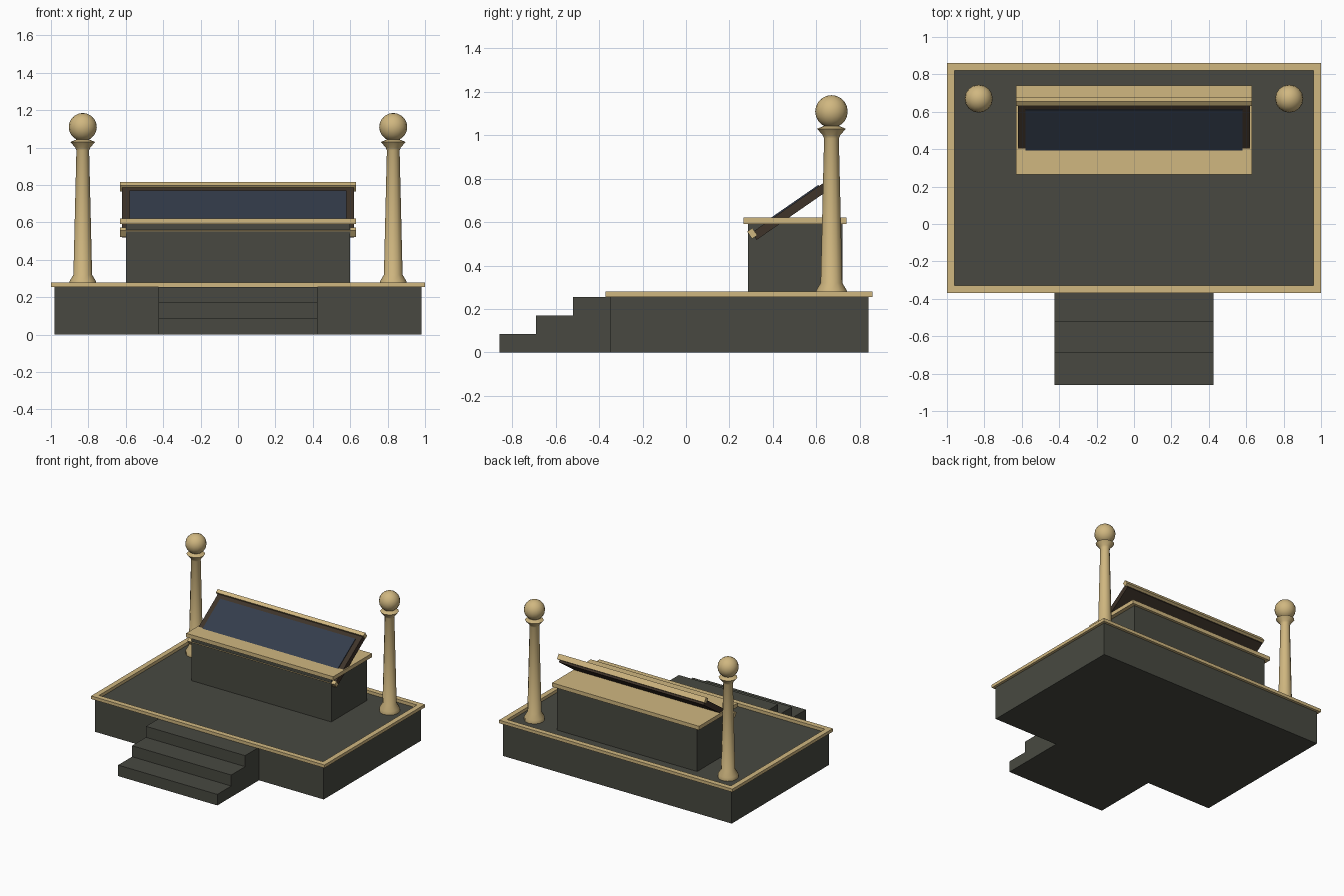
import bpy, bmesh, math
from mathutils import Matrix, Vector

if "Cube" in bpy.data.objects:
    bpy.data.objects.remove(bpy.data.objects["Cube"])


def material(name, hexcode):
    lin = []
    for i in (0, 2, 4):
        c = int(hexcode[i:i + 2], 16) / 255
        lin.append(c / 12.92 if c <= 0.04045 else ((c + 0.055) / 1.055) ** 2.4)
    m = bpy.data.materials.new(name)
    m.diffuse_color = (*lin, 1)
    m.use_nodes = True
    m.node_tree.nodes["Principled BSDF"].inputs["Base Color"].default_value = m.diffuse_color
    return m


STONE = material("dark_stone", "484941")
GOLD = material("pale_gold", "D0B780")
BROWN = material("dark_brown", "3E3329")
GLASS = material("blue_black_screen", "333C4B")


def finish(bm, name, mat, smooth=False):
    bmesh.ops.recalc_face_normals(bm, faces=bm.faces)
    me = bpy.data.meshes.new(name)
    bm.to_mesh(me)
    bm.free()
    me.materials.append(mat)
    ob = bpy.data.objects.new(name, me)
    bpy.context.collection.objects.link(ob)
    if smooth:
        bpy.ops.object.select_all(action='DESELECT')
        ob.select_set(True)
        bpy.context.view_layer.objects.active = ob
        bpy.ops.object.shade_smooth_by_angle(angle=math.radians(35))
    return ob


def box(name, mat, x, y, z, frame=Matrix.Identity(4)):
    """Box from (min, max) ranges, placed in an optional tilted frame."""
    bm = bmesh.new()
    size = [r[1] - r[0] for r in (x, y, z)]
    mid = Vector([(r[0] + r[1]) / 2 for r in (x, y, z)])
    bmesh.ops.create_cube(bm, size=1, matrix=frame @ Matrix.Translation(mid) @ Matrix.Diagonal((*size, 1)))
    return finish(bm, name, mat)


def lathe(name, mat, profile, sides, loc):
    bm = bmesh.new()
    vs = [bm.verts.new((r, 0, z)) for r, z in profile]
    es = [bm.edges.new(p) for p in zip(vs, vs[1:])]
    bmesh.ops.spin(bm, geom=vs + es, axis=(0, 0, 1), cent=(0, 0, 0),
                   angle=math.tau, steps=sides, use_duplicate=False)
    bmesh.ops.remove_doubles(bm, verts=bm.verts, dist=1e-4)
    bmesh.ops.translate(bm, verts=bm.verts, vec=loc)
    return finish(bm, name, mat, True)


# platform
box("platform", STONE, (-.98, .98), (-.35, .84), (0, .256))

# raised rim around the platform: square ring
bm = bmesh.new()
rings = []
for z in (.256, .28):
    for x, y0, y1 in ((1, -.37, .86), (.96, -.33, .82)):
        rings.append([bm.verts.new(p) for p in ((-x, y0, z), (x, y0, z), (x, y1, z), (-x, y1, z))])
for a, b in ((0, 1), (1, 3), (3, 2), (2, 0)):
    for i in range(4):
        j = (i + 1) % 4
        bm.faces.new((rings[a][i], rings[a][j], rings[b][j], rings[b][i]))
finish(bm, "platform_rim", GOLD)

# three front steps
for i in range(3):
    box(f"step_{i + 1}", STONE, (-.425, .425), (-.86 + .17 * i, -.69 + .17 * i), (0, .0853 * (i + 1)))

# console block and its top slab
box("console_block", STONE, (-.6, .6), (.285, .72), (.255, .592))
box("console_top", GOLD, (-.63, .63), (.265, .74), (.592, .622))

# tilted panel with screen and two edge bars
tilt = Matrix.Translation((0, .305, .548)) @ Matrix.Rotation(math.radians(34.7), 4, 'X')
box("panel", BROWN, (-.62, .62), (0, .42), (-.036, .0045), tilt)
box("screen", GLASS, (-.58, .58), (.03, .378), (.004, .0105), tilt)
for name, s in (("lower_bar", 0), ("upper_bar", .4255)):
    box(name, GOLD, (-.632, .632), (s - .0145, s + .0145), (-.02, .02), tilt)

# two posts with flared base, flared capital and ball
post = [(0, .255), (.072, .255), (.072, .283), (.05, .32), (.034, .985), (.04, 1.0),
        (.066, 1.03), (.03, 1.045), (0, 1.045)]
ball = [(.075 * math.sin(math.pi * i / 10), 1.11 - .075 * math.cos(math.pi * i / 10)) for i in range(11)]
for side, x in (("left", -.83), ("right", .83)):
    lathe(f"{side}_post", GOLD, post, 12, (x, .67, 0))
    lathe(f"{side}_ball", GOLD, ball, 16, (x, .67, 0))
